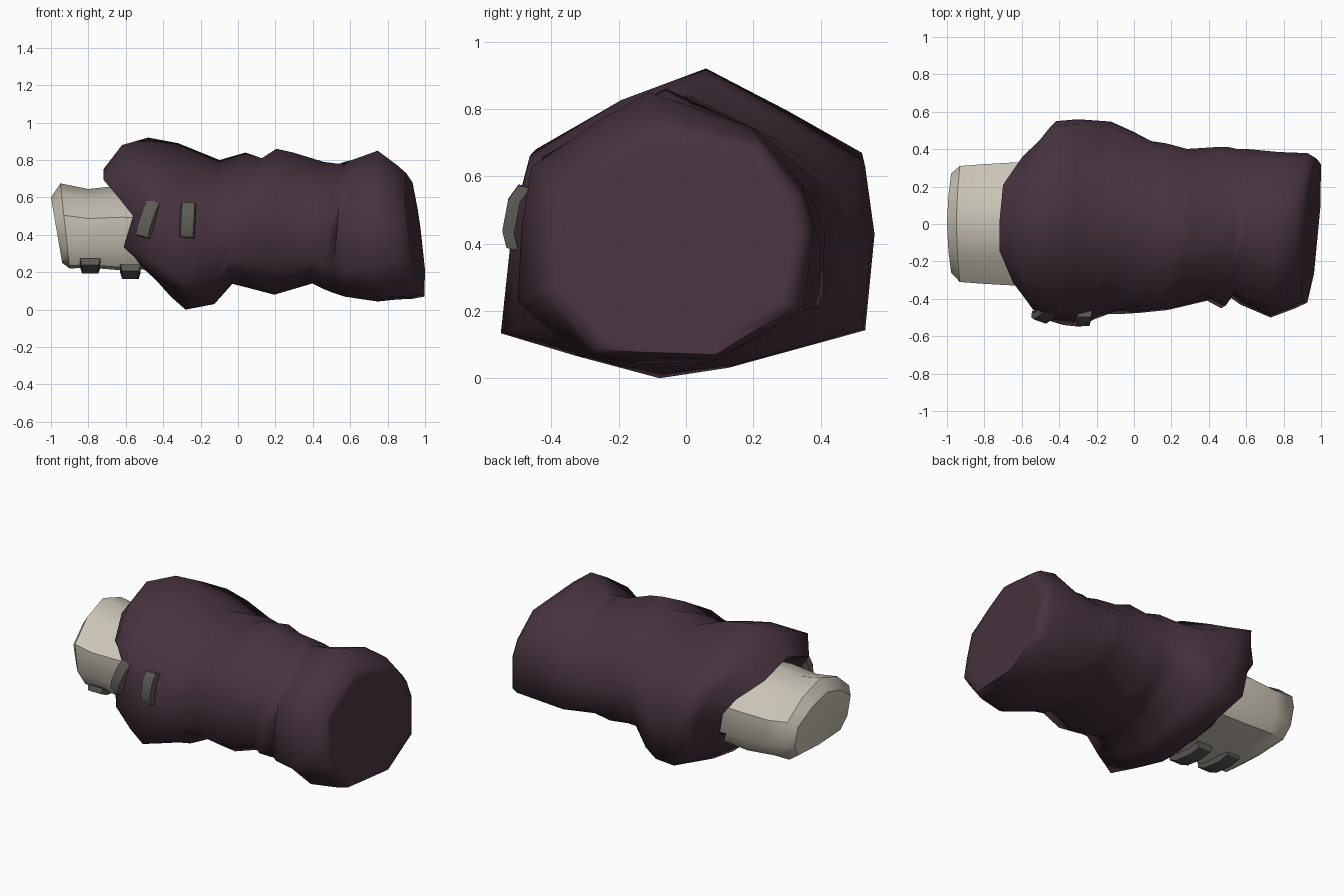
import bpy, bmesh, math
from mathutils import Vector

cube = bpy.data.objects.get("Cube")
if cube:
    bpy.data.objects.remove(cube)


def material(name, rgb):
    mat = bpy.data.materials.new(name)
    mat.use_nodes = True
    mat.diffuse_color = (*rgb, 1)
    mat.node_tree.nodes["Principled BSDF"].inputs["Base Color"].default_value = (*rgb, 1)
    return mat


PLUM = material("plum cloth", (0.063, 0.033, 0.048))
CREAM = material("cream cloth", (0.60, 0.56, 0.48))
GREY = material("dark grey", (0.108, 0.102, 0.094))


def skin(name, rings, mat, angle):
    """Join equal rings of points into a closed tube with capped ends."""
    bm = bmesh.new()
    loops = [[bm.verts.new(p) for p in ring] for ring in rings]
    count = len(loops[0])
    for a, b in zip(loops, loops[1:]):
        for i in range(count):
            j = (i + 1) % count
            bm.faces.new((a[i], a[j], b[j], b[i]))
    bm.faces.new(loops[0])
    bm.faces.new(loops[-1])
    bmesh.ops.recalc_face_normals(bm, faces=bm.faces)
    mesh = bpy.data.meshes.new(name)
    bm.to_mesh(mesh)
    bm.free()
    mesh.materials.append(mat)
    obj = bpy.data.objects.new(name, mesh)
    bpy.context.collection.objects.link(obj)
    bpy.ops.object.select_all(action="DESELECT")
    obj.select_set(True)
    bpy.context.view_layer.objects.active = obj
    bpy.ops.object.shade_smooth_by_angle(angle=math.radians(angle))
    return obj


def section(shape, x, y0, y1, z0, z1, lean_y=0, lean_z=0):
    """Fit a unit outline to a bounding box, leaning along the arm."""
    return [Vector((x + lean_y * u + lean_z * v,
                    (y0 + y1) / 2 + (y1 - y0) / 2 * u,
                    (z0 + z1) / 2 + (z1 - z0) / 2 * v)) for u, v in shape]


# Outlines: the wide draped cuff, the middle of the sleeve and its rounder end
CUFF = [(.1, 1), (.55, .7), (.95, .41), (1, -.04), (.95, -.68), (.22, -.93),
        (-.15, -1), (-.6, -.85), (-1, -.7), (-.94, 0), (-.86, .39), (-.36, .78)]
MIDDLE = [(-.1, 1), (.5, .66), (.88, .25), (.98, -.1), (.97, -.6), (.3, -.95),
          (-.15, -1), (-.6, -.92), (-1, -.62), (-.97, 0), (-.9, .45), (-.45, .78)]
END = [(-.16, 1), (.63, .85), (.93, .4), (1, .1), (.92, -.57), (.32, -1),
       (-.2, -.98), (-.6, -.96), (-1, -.42), (-.98, 0), (-.92, .45), (-.5, .78)]


def mix(a, b, t):
    t = max(0, min(1, t))
    return [Vector(p).lerp(Vector(q), t) for p, q in zip(a, b)]


def outline(x):
    return mix(mix(CUFF, MIDDLE, (x + .25) / .4), END, (x - .6) / .34)


# Sleeve sections: x, y range, z range, lean in y and z
SLEEVE = [
    (-.40, -.29, .30, .24, .64),
    (0, -.36, .39, .25, .75),
    (.10, -.50, .51, .16, .88),
    (-.42, -.54, .55, .07, .92, 0, -.06),
    (-.30, -.55, .56, .00, .89, 0, -.02),
    (-.15, -.51, .55, .015, .80, .03, .05),
    (-.04, -.48, .50, .03, .84, .04, .08),
    (.05, -.48, .45, .14, .81, .05, .08),
    (.13, -.475, .44, .12, .86, .05, .08),
    (.25, -.46, .41, .08, .84, .04, .05),
    (.43, -.41, .42, .14, .79, .02, .03),
    (.50, -.45, .42, .11, .78, .01, .04),
    (.54, -.39, .41, .09, .79, .01, .03),
    (.59, -.43, .41, .07, .80, .01, .02),
    (.75, -.50, .39, .04, .85, .02, 0),
    (.89, -.45, .38, .055, .77, .04, -.03),
    (.945, -.42, .35, .07, .73, .035, -.04),
    (.945, -.38, .31, .105, .695, .031, -.036),
]
rings = [section(outline(s[0]), *s) for s in SLEEVE]

# Wavy cuff opening: overhanging lip on top, split at the front
LIP = (-.72, -.70, -.60, -.53, -.50, -.53, -.54, -.57, -.61, -.56, -.645, -.72)
for ring in rings[1:3]:
    for point, x in zip(ring, LIP):
        point.x += x
skin("sleeve", rings, PLUM, 80)

# Forearm covering: peaked on top, boxy below, with a bevelled slanted end
HALF = [(.55, .75), (1, .25), (1, -.5), (.8, -.93)]
ARM = [(0, 1)] + HALF + [(0, -1)] + [(-u, v) for u, v in reversed(HALF)]
FOREARM = [
    (-.97, -.26, .27, .25, .60, 0, -.03),
    (-.925, -.31, .31, .22, .675, 0, -.025),
    (-.80, -.32, .32, .225, .645),
    (-.62, -.33, .33, .21, .665),
    (-.38, -.31, .31, .22, .65),
]
skin("forearm", [section(ARM, *f) for f in FOREARM], CREAM, 42)


def strap(name, start, end, outward, width, bulge=.022, thick=.018):
    """Bent bar bowing outward between two points."""
    start, end, out = Vector(start), Vector(end), Vector(outward).normalized()
    side = (end - start).cross(out).normalized() * width / 2
    path = []
    for t in (0, .25, .75, 1):
        mid = start.lerp(end, t) + out * (bulge if 0 < t < 1 else 0)
        o = out * thick
        path.append([mid - side - o, mid + side - o, mid + side * .8 + o, mid - side * .8 + o])
    return skin(name, path, GREY, 30)


# Toggles across the cuff split
strap("cuff_toggle_outer", (-.51, -.495, .39), (-.44, -.45, .59), (-.3, -1, .2), .09)
strap("cuff_toggle_inner", (-.275, -.515, .385), (-.265, -.48, .57), (0, -1, .2), .085)

# Straps under the forearm
for i, x in enumerate((-.79, -.575)):
    strap(f"forearm_strap_{i + 1}", (x, -.31, .255 - .03 * i), (x, -.05, .225 - .03 * i),
          (0, -.25, -1), .11)
